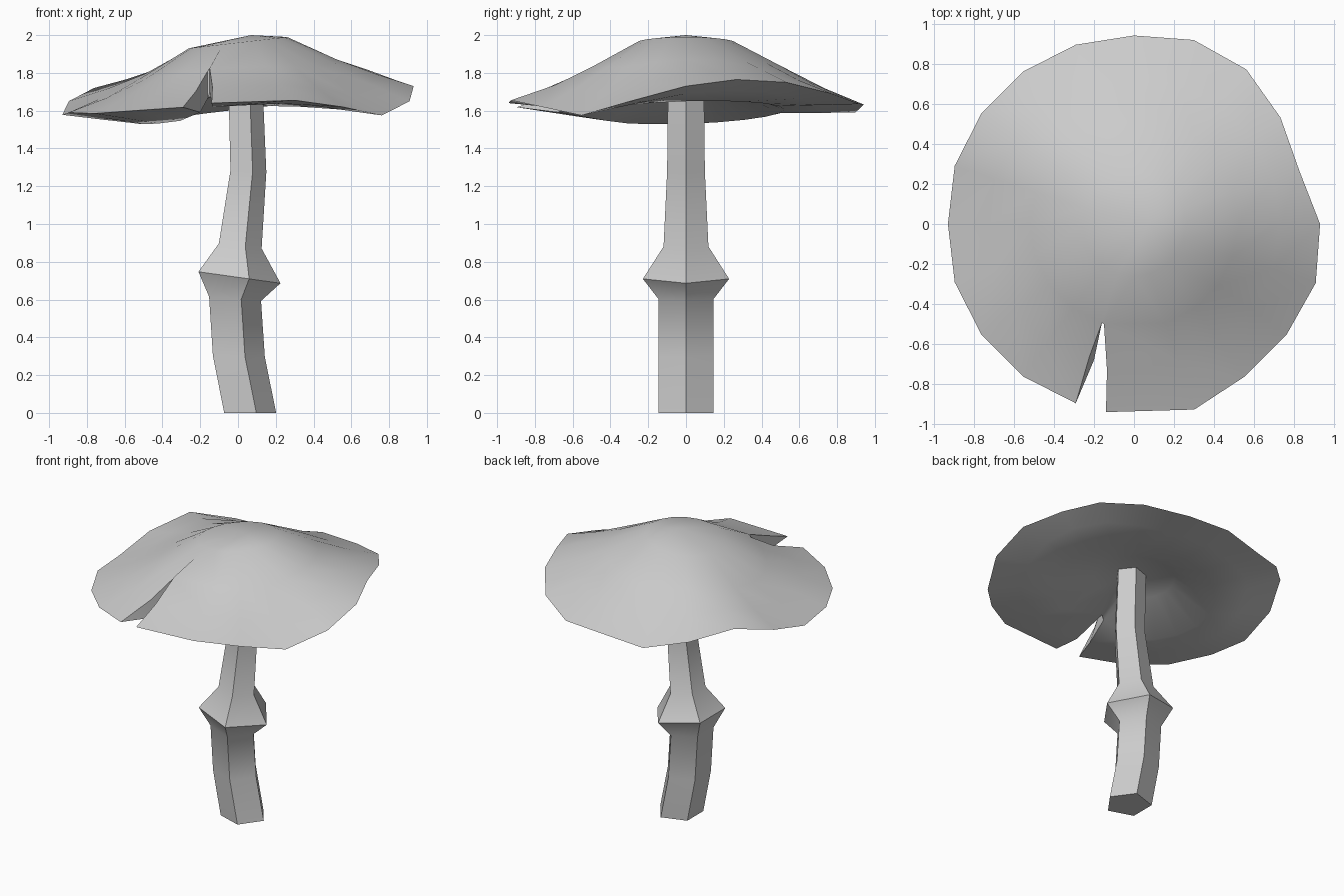
import bpy, bmesh
from math import sin, cos, pi, radians, exp

if "Cube" in bpy.data.objects:
    bpy.data.objects.remove(bpy.data.objects["Cube"])


def make_object(name, bm, angle):
    bmesh.ops.recalc_face_normals(bm, faces=bm.faces)
    me = bpy.data.meshes.new(name)
    bm.to_mesh(me)
    bm.free()
    ob = bpy.data.objects.new(name, me)
    bpy.context.collection.objects.link(ob)
    bpy.ops.object.select_all(action='DESELECT')
    ob.select_set(True)
    bpy.context.view_layer.objects.active = ob
    bpy.ops.object.shade_smooth_by_angle(angle=radians(angle))
    return ob


# Stem: five-sided bent column with a flared, slightly tilted collar
def build_stem():
    # height, centre x, radius, tilt (z change per unit x)
    rings = [(0, .05, .152, 0), (.3, -.01, .152, -.03), (.605, -.03, .152, -.08),
             (.72, -.015, .24, -.14), (.885, .0, .125, -.12),
             (1.28, .045, .105, -.05), (1.74, .03, .1, 0)]
    bm = bmesh.new()
    loops = []
    for z, cx, r, tilt in rings:
        loops.append([bm.verts.new((cx + r * cos(a), r * sin(a), z + tilt * r * cos(a)))
                      for a in (2 * pi * k / 5 for k in range(5))])
    for lo, hi in zip(loops, loops[1:]):
        for k in range(5):
            n = (k + 1) % 5
            bm.faces.new((lo[k], lo[n], hi[n], hi[k]))
    bm.faces.new(loops[0])
    bm.faces.new(loops[-1])
    return make_object("stem", bm, 55)


# Cap: wavy hollow lens with a sharp rim and a slit at the front
N = 20
SLIT = 14  # the slit lies between columns 14 and 15
RIM_Z = [1.73, 1.765, 1.75, 1.69, 1.635, 1.632, 1.59, 1.65, 1.72, 1.65,
         1.578, 1.59, 1.585, 1.6, 1.618, 1.64, 1.655, 1.62, 1.575, 1.65]
RIM_R = {0: .93, 1: .868, 2: .905, 3: .955, 4: .967, 10: .93, 16: .975, 19: .955}


def bump(a, centre, width):
    d = (a - radians(centre) + pi) % (2 * pi) - pi
    return exp(-(d / radians(width)) ** 2)


def top_z(ring, a, rim):
    mid = 1.825 + .05 * cos(a) - .035 * bump(a, 320, 25) + .04 * bump(a, 138, 28) - .015 * bump(a, 195, 25)
    return (1.96 + .03 * cos(a), mid, .55 * rim + .45 * mid)[ring]


def under_z(ring, a, rim):
    crest = 1.59 + .062 * cos(a - radians(15)) + .03 * bump(a, 280, 25)
    mid = crest + .15 * bump(a, 261, 14)  # thins out at the slit tip
    return (1.70 + .01 * cos(a), mid, .5 * rim + .5 * crest)[ring]


def build_cap():
    bm = bmesh.new()
    radii = (.26, .52, .73)
    slit_edge = {(1, 15): (-.15, -.5), (2, 15): (-.135, -.73), (3, 15): (-.14, -.94)}

    def place(ring, k, r):
        a = 2 * pi * k / N
        return slit_edge.get((ring, k), (r * cos(a), r * sin(a)))

    rim = [bm.verts.new((*place(3, k, RIM_R.get(k, .942)), RIM_Z[k])) for k in range(N)]
    sides = []
    for height, centre, lean in ((top_z, (.07, 0, 2.0), (-.222, -.66)),
                                 (under_z, (.03, 0, 1.715), (-.2, -.68))):
        slit_edge[2, 14] = lean
        rings = [[bm.verts.new((*place(i, k, r), height(i, 2 * pi * k / N, RIM_Z[k])))
                  for k in range(N)] for i, r in enumerate(radii)] + [rim]
        mid = bm.verts.new(centre)
        for k in range(N):
            n = (k + 1) % N
            bm.faces.new((mid, rings[0][k], rings[0][n]))
            for i in range(3):
                if k == SLIT and i > 0:
                    continue
                bm.faces.new((rings[i][k], rings[i + 1][k], rings[i + 1][n], rings[i][n]))
        sides.append(rings)
    # walls inside the slit
    t, u = sides
    for k in (SLIT, SLIT + 1):
        bm.faces.new((t[1][k], t[2][k], u[2][k], u[1][k]))
        bm.faces.new((t[2][k], rim[k], u[2][k]))
    bm.faces.new((t[1][SLIT], t[1][SLIT + 1], u[1][SLIT + 1], u[1][SLIT]))
    return make_object("cap", bm, 50)


build_stem()
build_cap()
